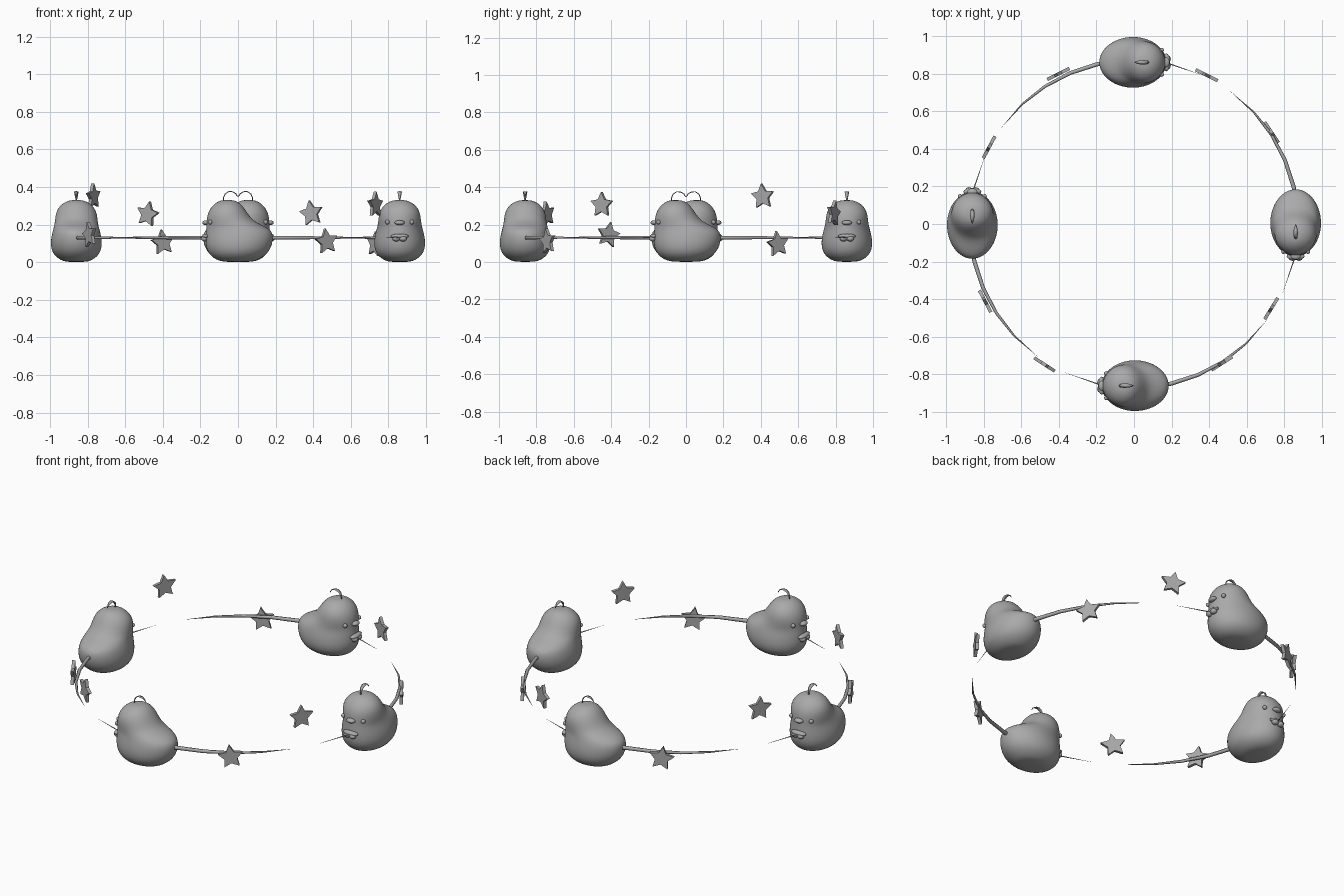
import bpy, bmesh
from math import sin, cos, pi, radians
from mathutils import Matrix, Vector

cube = bpy.data.objects.get("Cube")
if cube:
    bpy.data.objects.remove(cube)

grey = bpy.data.materials.new("plain_grey")
grey.use_nodes = True
grey.diffuse_color = (0.4, 0.4, 0.4, 1)
grey.node_tree.nodes["Principled BSDF"].inputs["Base Color"].default_value = (0.4, 0.4, 0.4, 1)

RING = 0.86


def add(name, data, matrix):
    obj = bpy.data.objects.new(name, data)
    bpy.context.collection.objects.link(obj)
    obj.matrix_world = matrix
    return obj


def finish(name, bm, smooth):
    bmesh.ops.recalc_face_normals(bm, faces=bm.faces)
    for f in bm.faces:
        f.smooth = smooth
    mesh = bpy.data.meshes.new(name)
    bm.to_mesh(mesh)
    bm.free()
    mesh.materials.append(grey)
    return mesh


def body_mesh():
    # stacked oval rings: height, front x, back x, half width
    rings = [(0.0, -0.07, 0.07, 0.05), (0.012, -0.12, 0.11, 0.09),
             (0.045, -0.16, 0.16, 0.128), (0.09, -0.175, 0.184, 0.139),
             (0.135, -0.175, 0.19, 0.135), (0.17, -0.172, 0.18, 0.126),
             (0.195, -0.17, 0.135, 0.119), (0.22, -0.169, 0.082, 0.115),
             (0.26, -0.163, 0.052, 0.111), (0.297, -0.142, 0.028, 0.093),
             (0.322, -0.11, 0.0, 0.058), (0.331, -0.08, -0.03, 0.025)]
    bm = bmesh.new()
    n = 20
    loops = []
    for z, front, back, w in rings:
        mid, half = (front + back) / 2, (back - front) / 2
        loops.append([bm.verts.new((mid + half * cos(2 * pi * i / n),
                                    w * sin(2 * pi * i / n), z)) for i in range(n)])
    for a, b in zip(loops, loops[1:]):
        for i in range(n):
            j = (i + 1) % n
            bm.faces.new((a[i], a[j], b[j], b[i]))
    bm.faces.new(loops[0])
    bm.faces.new(loops[-1])
    return finish("bird_body", bm, True)


def blobs_mesh(name, blobs):
    bm = bmesh.new()
    for centre, size in blobs:
        m = Matrix.Translation(centre) @ Matrix.Diagonal((*size, 1))
        bmesh.ops.create_uvsphere(bm, u_segments=16, v_segments=10, radius=1, matrix=m)
    return finish(name, bm, True)


def tuft_mesh():
    # pointed leaf bent over the crown
    path = [(-0.078, 0.315, 0.002), (-0.08, 0.343, 0.006), (-0.07, 0.365, 0.01),
            (-0.05, 0.378, 0.012), (-0.028, 0.377, 0.01), (-0.01, 0.366, 0.006),
            (0.0, 0.35, 0.001)]
    bm = bmesh.new()
    rows = []
    for x, z, w in path:
        inward = (Vector((-0.042, 0, 0.335)) - Vector((x, 0, z))).normalized() * 0.005
        rows.append([bm.verts.new(Vector((x, y, z)) + inward * k)
                     for y, k in ((-w, 0.5), (0, 0), (w, 0.5), (0, 1))])
    for a, b in zip(rows, rows[1:]):
        for i in range(4):
            j = (i + 1) % 4
            bm.faces.new((a[i], a[j], b[j], b[i]))
    bm.faces.new(rows[0])
    bm.faces.new(rows[-1])
    return finish("head_tuft", bm, True)


def star_mesh():
    bm = bmesh.new()
    sides = []
    for y in (-0.009, 0.009):
        loop = []
        for i in range(10):
            r = 0.036 if i % 2 else 0.07
            loop.append(bm.verts.new((r * sin(pi * i / 5), y, r * cos(pi * i / 5))))
        sides.append(loop)
        bm.faces.new(loop)
    for i in range(10):
        j = (i + 1) % 10
        bm.faces.new((sides[0][i], sides[0][j], sides[1][j], sides[1][i]))
    return finish("star", bm, False)


def trail_curve():
    # tapered streak through the bird: angle along the ring, thickness
    stops = [(-25, 0.0003), (-13, 0.003), (0, 0.008), (13, 0.011),
             (23, 0.01), (33, 0.008), (43, 0.005), (54, 0.0003)]
    curve = bpy.data.curves.new("motion_trail", 'CURVE')
    curve.dimensions = '3D'
    curve.bevel_depth = 1
    curve.bevel_resolution = 1
    spline = curve.splines.new('POLY')
    spline.points.add(len(stops) - 1)
    for p, (deg, r) in zip(spline.points, stops):
        a = radians(deg - 90)
        p.co = (0.872 * cos(a), 0.872 * sin(a), 0.13, 1)
        p.radius = r
    curve.materials.append(grey)
    return curve


# shared parts, bird faces -x
parts = {
    "bird_body": body_mesh(),
    "bird_eyes": blobs_mesh("bird_eyes", [((-0.147, s * 0.065, 0.213), (0.012, 0.012, 0.012))
                                          for s in (-1, 1)]),
    "bird_beak": blobs_mesh("bird_beak", [((-0.17, 0, 0.21), (0.02, 0.027, 0.013))]),
    "bird_chin": blobs_mesh("bird_chin", [((-0.172, 0, 0.138), (0.02, 0.048, 0.013)),
                                          ((-0.178, 0.018, 0.125), (0.018, 0.02, 0.015)),
                                          ((-0.178, -0.018, 0.125), (0.018, 0.02, 0.015))]),
    "head_tuft": tuft_mesh(),
}
trail = trail_curve()

# four birds circling clockwise
for k in range(4):
    turn = Matrix.Rotation(-k * pi / 2, 4, 'Z')
    for name, mesh in parts.items():
        obj = add(f"{name}_{k + 1}", mesh, turn @ Matrix.Translation((0, -RING, 0)))
        if name == "bird_body":
            obj.modifiers.new("rounding", 'SUBSURF').levels = 2
            obj.modifiers["rounding"].render_levels = 2
    add(f"motion_trail_{k + 1}", trail, turn)

# stars facing outwards: x, y, z, lean in degrees
star = star_mesh()
stars = [(-0.48, -0.745, 0.255, 12), (0.47, -0.74, 0.11, -8),
         (0.73, -0.45, 0.305, 0), (0.73, 0.49, 0.095, -8),
         (0.39, 0.79, 0.26, 10), (-0.40, 0.80, 0.105, 8),
         (-0.77, 0.41, 0.35, 5), (-0.79, -0.415, 0.145, -12)]
for k, (x, y, z, lean) in enumerate(stars):
    face = Vector((0, -1)).angle_signed(Vector((x, y)))
    add(f"star_{k + 1}", star, Matrix.Translation((x, y, z))
        @ Matrix.Rotation(-face, 4, 'Z') @ Matrix.Rotation(radians(lean), 4, 'Y'))
